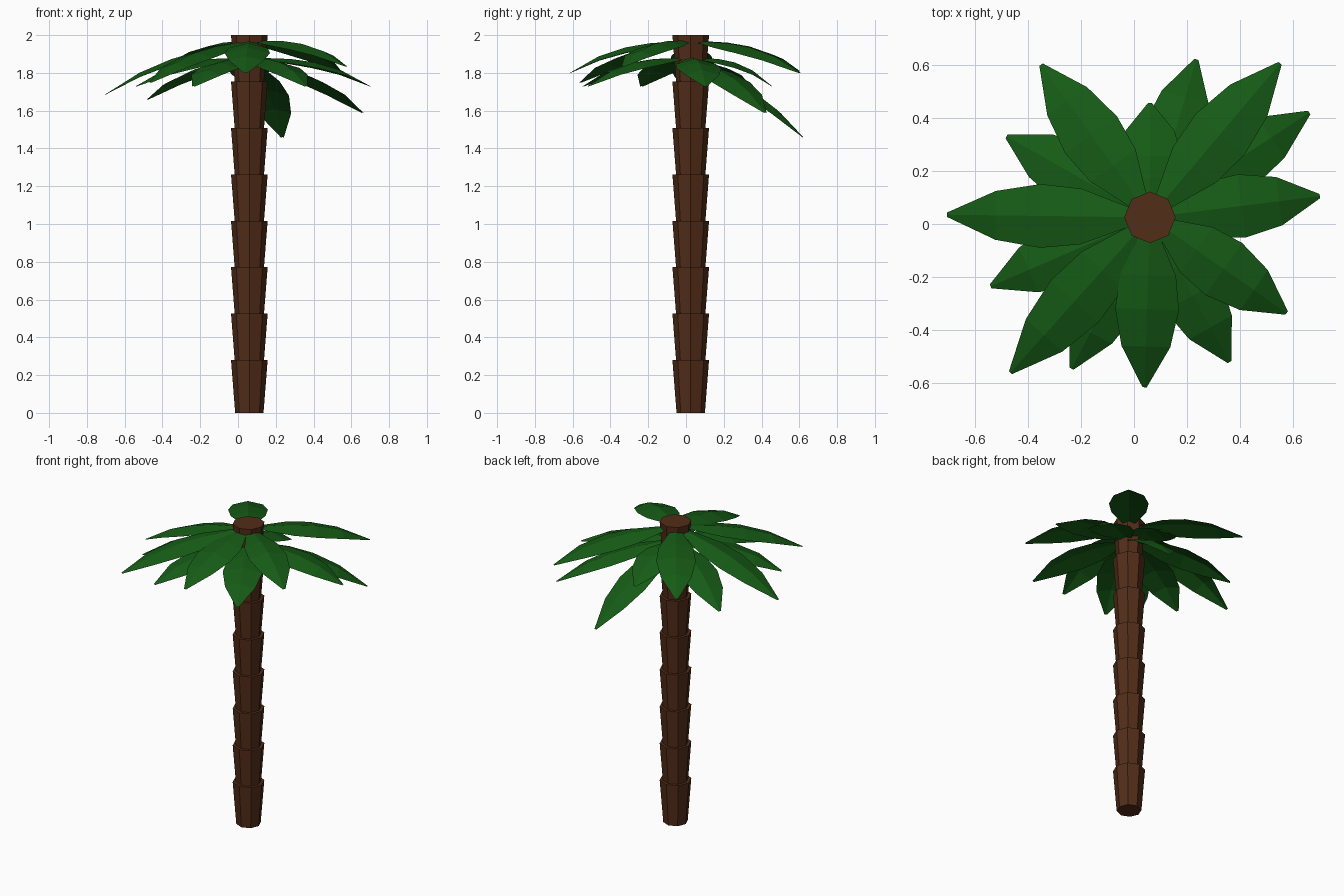
import bpy, bmesh, math
from mathutils import Vector

if "Cube" in bpy.data.objects:
    bpy.data.objects.remove(bpy.data.objects["Cube"])

CX, CY = 0.06, 0.025


def material(name, rgb):
    m = bpy.data.materials.new(name)
    m.diffuse_color = (*rgb, 1)
    m.use_nodes = True
    m.node_tree.nodes["Principled BSDF"].inputs["Base Color"].default_value = m.diffuse_color
    return m


bark = material("bark", (0.085, 0.026, 0.009))
green = material("leaf_green", (0.008, 0.105, 0.008))

# Trunk: eight stacked octagonal sections, each flaring upward
STEP, HEIGHT = 0.2457, 0.28
for i in range(8):
    bpy.ops.mesh.primitive_cone_add(
        vertices=8, radius1=0.075, radius2=0.097, depth=HEIGHT,
        location=(CX, CY, i * STEP + HEIGHT / 2))
    section = bpy.context.object
    section.name = f"trunk_section_{i + 1}"
    section.data.materials.append(bark)

# Blade stations: fraction of length, half width, upward arch
STATIONS = [(0.06, 0.025, 0.0), (0.34, 0.105, 0.038), (0.54, 0.12, 0.052),
            (0.76, 0.092, 0.045), (1.0, 0.008, 0.0)]
FOLD = 0.25


def leaf(name, tip, base_z):
    """Folded, arched blade from the trunk axis to the tip."""
    base = Vector((CX, CY, base_z))
    along = Vector(tip) - base
    side = Vector((-along.y, along.x, 0)).normalized()
    bm = bmesh.new()
    rows = []
    for t, half, arch in STATIONS:
        ridge = base + along * t + Vector((0, 0, arch))
        drop = Vector((0, 0, -half * FOLD))
        rows.append([bm.verts.new(p) for p in
                     (ridge - side * half + drop, ridge, ridge + side * half + drop)])
    for a, b in zip(rows, rows[1:]):
        for k in range(2):
            bm.faces.new((a[k], b[k], b[k + 1], a[k + 1]))
    mesh = bpy.data.meshes.new(name)
    bm.to_mesh(mesh)
    bm.free()
    mesh.materials.append(green)
    bpy.context.collection.objects.link(bpy.data.objects.new(name, mesh))


# Upper crown of leaves
upper = [(-0.35, 0.60, 1.81), (0.55, 0.605, 1.80), (0.575, -0.335, 1.835),
         (0.04, -0.615, 1.80), (-0.465, -0.56, 1.75), (-0.705, 0.035, 1.685)]
for i, tip in enumerate(upper):
    leaf(f"upper_leaf_{i + 1}", tip, 1.98)

# Lower crown of leaves
lower = [(0.235, 0.62, 1.46), (0.66, 0.42, 1.59), (0.70, 0.105, 1.73),
         (0.36, -0.52, 1.73), (-0.235, -0.545, 1.73), (-0.54, -0.235, 1.73),
         (-0.48, 0.33, 1.66), (0.06, 0.455, 1.73)]
for i, tip in enumerate(lower):
    leaf(f"lower_leaf_{i + 1}", tip, 1.89)
